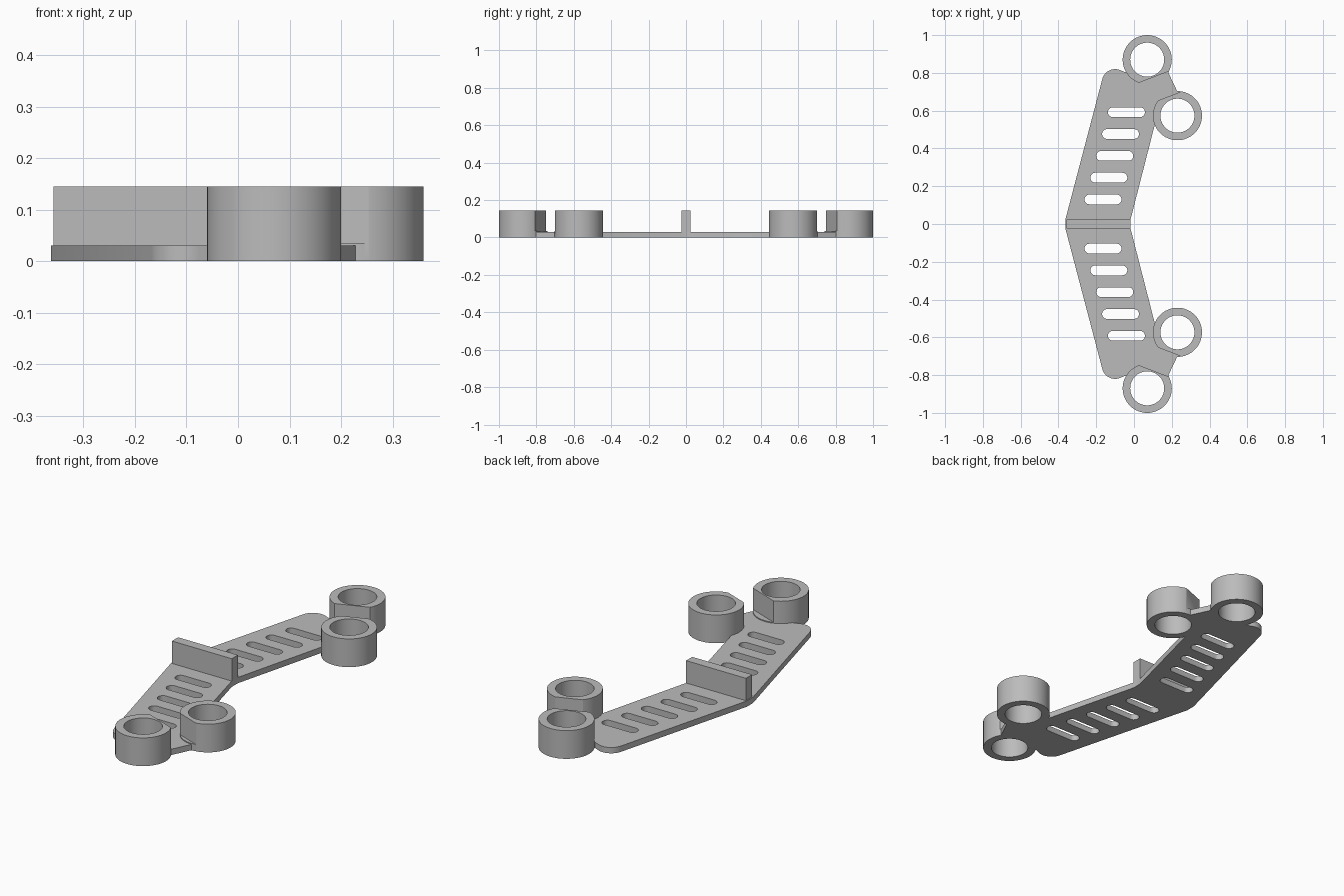
import bpy, bmesh, math
from mathutils import Vector

cube = bpy.data.objects.get("Cube")
if cube:
    bpy.data.objects.remove(cube, do_unlink=True)

GREY = (0.5, 0.5, 0.5, 1)
mat = bpy.data.materials.new("plain grey")
mat.use_nodes = True
mat.diffuse_color = GREY
mat.node_tree.nodes["Principled BSDF"].inputs["Base Color"].default_value = GREY

THICK, TALL = 0.03, 0.145       # plate thickness, overall height
R_OUT, R_IN = 0.13, 0.09        # ring radii
LIP = 0.035                     # ring foot left below the flat


def prism(name, outline, z0, z1):
    """Extrude a counter-clockwise 2D outline between two heights."""
    bm = bmesh.new()
    face = bm.faces.new([bm.verts.new((x, y, z0)) for x, y in outline])
    top = bmesh.ops.extrude_face_region(bm, geom=[face])["geom"]
    bmesh.ops.translate(bm, vec=(0, 0, z1 - z0),
                        verts=[v for v in top if isinstance(v, bmesh.types.BMVert)])
    bmesh.ops.recalc_face_normals(bm, faces=bm.faces)
    mesh = bpy.data.meshes.new(name)
    bm.to_mesh(mesh)
    bm.free()
    obj = bpy.data.objects.new(name, mesh)
    obj.data.materials.append(mat)
    bpy.context.collection.objects.link(obj)
    return obj


def arc(cx, cy, r, a0, a1, n):
    return [(cx + r * math.cos(math.radians(a0 + (a1 - a0) * i / n)),
             cy + r * math.sin(math.radians(a0 + (a1 - a0) * i / n))) for i in range(n + 1)]


def circle(cx, cy, r):
    return arc(cx, cy, r, 0, 360, 64)[:-1]


def slot(cx, cy, length, width):
    r, h = width / 2, length / 2 - width / 2
    return arc(cx + h, cy, r, -90, 90, 10) + arc(cx - h, cy, r, 90, 270, 10)


def cut(obj, outline, z0=-0.1, z1=0.3):
    """Subtract an extruded outline, then discard the cutter."""
    cutter = prism("cutter", outline, z0, z1)
    cutter.hide_render = True
    mod = obj.modifiers.new("cut", "BOOLEAN")
    mod.operation, mod.solver, mod.object = "DIFFERENCE", "EXACT", cutter
    bpy.context.view_layer.objects.active = obj
    bpy.ops.object.modifier_apply(modifier=mod.name)
    bpy.data.objects.remove(cutter, do_unlink=True)


def smooth(obj):
    bpy.ops.object.select_all(action="DESELECT")
    obj.select_set(True)
    bpy.context.view_layer.objects.active = obj
    bpy.ops.object.shade_smooth_by_angle(angle=math.radians(30))


def flip(outline, side):
    return outline if side > 0 else [(x, -y) for x, y in reversed(outline)]


# Ring centre, distance of the flat from it, direction the flat faces
n = Vector((-0.358, 0.934))
rings = {"outer_ring": (Vector((0.07, 0.87)), 0.0986, -n),
         "inner_ring": (Vector((0.23, 0.5735)), 0.112, n)}

# Chevron plate outline: back half, then its mirror image
half = [(-0.018, 0.025), (0.115, 0.545), (0.23, 0.58), (0.23, 0.70), (0.18, 0.805),
        (0.05, 0.87), (-0.045, 0.803)] + arc(-0.1, 0.75, 0.07, 70, 165, 12) + [(-0.363, 0.025)]
plate = prism("chevron_plate", half + [(x, -y) for x, y in reversed(half)], 0, THICK)

for side, word in ((1, "back"), (-1, "front")):
    # Row of slots in each arm
    for i in range(5):
        cut(plate, flip(slot(-0.164 + 0.031 * i, 0.13 + 0.1155 * i, 0.196, 0.052), side))
    for name, (c, dist, d) in rings.items():
        # Ring seats in the plate
        cut(plate, flip(circle(c.x, c.y, R_OUT), side))
        # Ring with a bore and a flat cut above its foot
        ring = prism(f"{word}_{name}", flip(circle(c.x, c.y, R_OUT), side), 0, TALL)
        cut(ring, flip(circle(c.x, c.y, R_IN), side))
        t = Vector((d.y, -d.x)) * 0.2
        a, b = c + d * dist, c + d * 0.2
        cut(ring, flip([tuple(p) for p in (a + t, b + t, b - t, a - t)], side), LIP, 0.3)
        smooth(ring)
smooth(plate)

# Upright fin across the middle
prism("centre_fin", [(-0.358, -0.025), (-0.018, -0.025), (-0.018, 0.025), (-0.358, 0.025)],
      THICK, TALL)
